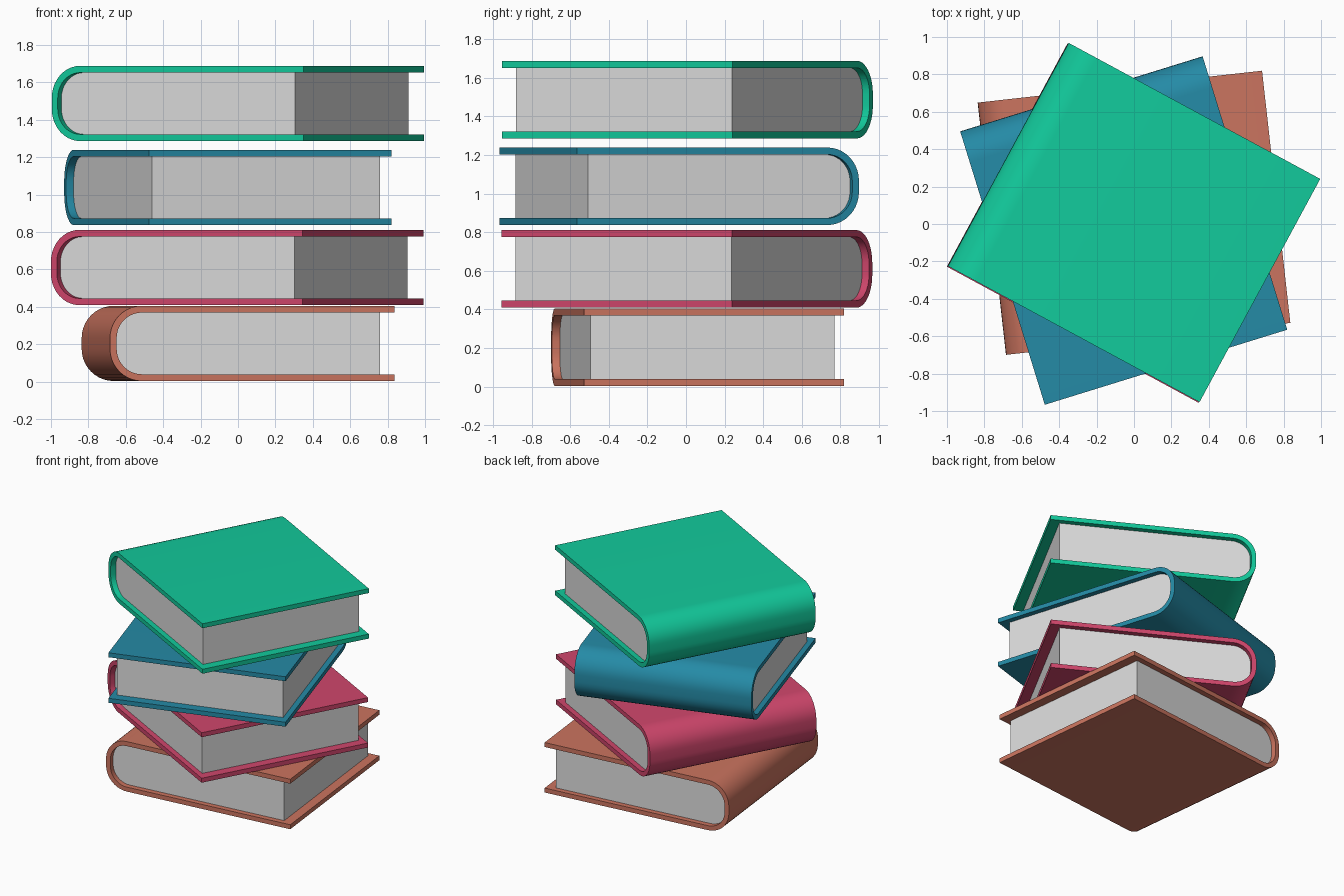
import bpy, bmesh, math
from mathutils import Matrix

if "Cube" in bpy.data.objects:
    bpy.data.objects.remove(bpy.data.objects["Cube"])

WIDTH, DEPTH, THICK = 1.53, 1.357, 0.402   # closed book size
BOARD = 0.036                              # cover thickness
RADIUS = 0.172                             # outer spine corner
PAGE_X, PAGE_Y = 0.692, 0.637              # page block half extents
STEPS = 10


def material(name, rgb):
    m = bpy.data.materials.new(name)
    m.diffuse_color = (*rgb, 1)
    m.use_nodes = True
    m.node_tree.nodes["Principled BSDF"].inputs["Base Color"].default_value = m.diffuse_color
    return m


def spine_curve(inset, fore_edge):
    """Open outline: top fore edge, around the rounded spine, bottom fore edge."""
    r = RADIUS - inset
    cx = -WIDTH / 2 + RADIUS
    pts = [(fore_edge, THICK - inset)]
    for cz, start in ((THICK - RADIUS, 90), (RADIUS, 180)):
        for i in range(STEPS + 1):
            a = math.radians(start + 90 * i / STEPS)
            pts.append((cx + r * math.cos(a), cz + r * math.sin(a)))
    return pts + [(fore_edge, inset)]


def extrude_profile(name, pts, half_depth, mat, place):
    bm = bmesh.new()
    face = bm.faces.new([bm.verts.new((x, -half_depth, z)) for x, z in pts])
    ext = bmesh.ops.extrude_face_region(bm, geom=[face])
    moved = [v for v in ext["geom"] if isinstance(v, bmesh.types.BMVert)]
    bmesh.ops.translate(bm, verts=moved, vec=(0, 2 * half_depth, 0))
    bmesh.ops.recalc_face_normals(bm, faces=bm.faces)
    mesh = bpy.data.meshes.new(name)
    bm.to_mesh(mesh)
    bm.free()
    mesh.materials.append(mat)
    obj = bpy.data.objects.new(name, mesh)
    bpy.context.collection.objects.link(obj)
    obj.matrix_world = place
    bpy.ops.object.select_all(action='DESELECT')
    obj.select_set(True)
    bpy.context.view_layer.objects.active = obj
    bpy.ops.object.shade_smooth_by_angle(angle=math.radians(30))
    return obj


paper = material("paper_white", (0.72, 0.72, 0.72))

# name, cover colour, centre x, centre y, base height, turn in degrees
books = [
    ("orange", (0.60, 0.175, 0.115), 0.0, 0.06, 0.003, 6.4),
    ("pink", (0.63, 0.062, 0.150), -0.005, 0.005, 0.409, -28.4),
    ("blue", (0.018, 0.255, 0.38), -0.055, -0.035, 0.837, -72.8),
    ("green", (0.006, 0.59, 0.33), 0.0, 0.008, 1.286, -28.4),
]

for name, rgb, x, y, z, turn in books:
    place = Matrix.Translation((x, y, z)) @ Matrix.Rotation(math.radians(turn), 4, 'Z')
    # wrap-around cover
    outer = spine_curve(0, WIDTH / 2)
    inner = spine_curve(BOARD, WIDTH / 2)
    extrude_profile(name + "_cover", outer + inner[::-1], DEPTH / 2,
                    material(name + "_cover", rgb), place)
    # page block filling the cover
    extrude_profile(name + "_pages", spine_curve(BOARD, PAGE_X), PAGE_Y, paper, place)
